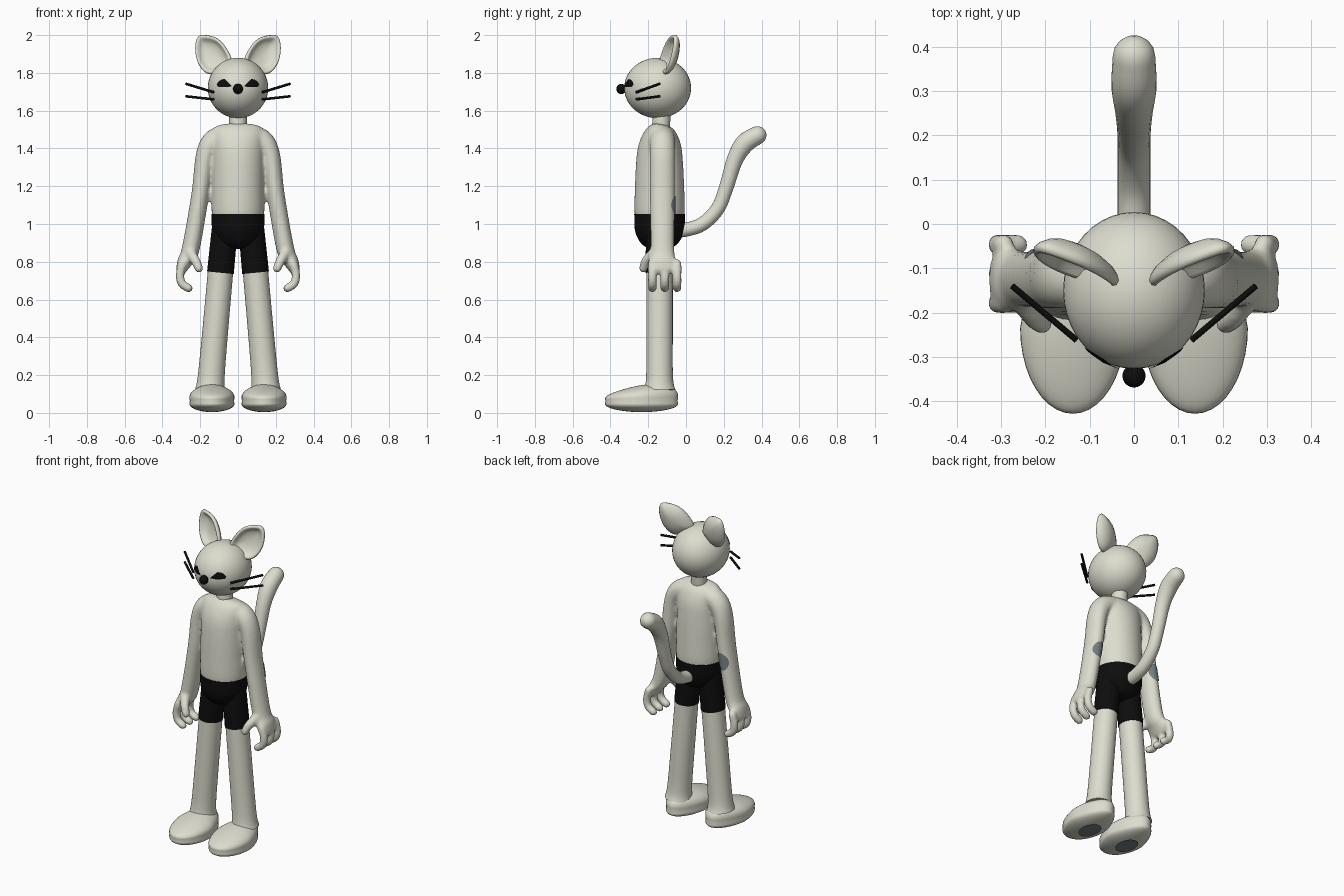
import bpy, bmesh, math
from mathutils import Vector

if "Cube" in bpy.data.objects:
    bpy.data.objects.remove(bpy.data.objects["Cube"])


def material(name, rgb):
    m = bpy.data.materials.new(name)
    m.diffuse_color = (*rgb, 1)
    m.use_nodes = True
    m.node_tree.nodes["Principled BSDF"].inputs["Base Color"].default_value = m.diffuse_color
    return m


CREAM = material("warm grey fur", (0.72, 0.72, 0.62))
BLACK = material("black", (0.004, 0.004, 0.004))
SLATE = material("slate pad", (0.17, 0.21, 0.22))


def finish(name, bm, mat, mirror=False, angle=50):
    bmesh.ops.recalc_face_normals(bm, faces=bm.faces)
    me = bpy.data.meshes.new(name)
    bm.to_mesh(me)
    bm.free()
    ob = bpy.data.objects.new(name, me)
    bpy.context.collection.objects.link(ob)
    me.materials.append(mat)
    bpy.ops.object.select_all(action='DESELECT')
    ob.select_set(True)
    bpy.context.view_layer.objects.active = ob
    bpy.ops.object.shade_smooth_by_angle(angle=math.radians(angle))
    if mirror:
        ob.modifiers.new("mirror", 'MIRROR').use_mirror_merge = False
    return ob


def spline(pts, steps, closed=False):
    """Catmull-Rom curve through points of any dimension."""
    n, out = len(pts), []
    for i in range(n if closed else n - 1):
        if closed:
            q = [pts[(i + k) % n] for k in (-1, 0, 1, 2)]
        else:
            q = [pts[min(max(i + k, 0), n - 1)] for k in (-1, 0, 1, 2)]
        for s in range(steps):
            t = s / steps
            out.append(tuple(0.5 * (2 * b + (c - a) * t + (2 * a - 5 * b + 4 * c - d) * t * t
                                    + (3 * b - a - 3 * c + d) * t ** 3) for a, b, c, d in zip(*q)))
    return out if closed else out + [tuple(pts[-1])]


def skin(bm, rings):
    """Bridge rings of points and close both ends."""
    vs = [[bm.verts.new(p) for p in r] for r in rings]
    n = len(vs[0])
    for a, b in zip(vs, vs[1:]):
        for i in range(n):
            bm.faces.new((a[i], a[(i + 1) % n], b[(i + 1) % n], b[i]))
    bm.faces.new(vs[0][::-1])
    bm.faces.new(vs[-1])


def tube(bm, pts, axis=(0, 1, 0), rounded=True, seg=24, steps=5):
    """Sweep an ellipse along (x, y, z, r_side, r_axis) points."""
    path = spline(pts, steps)
    c = [Vector(p[:3]) for p in path]
    axis = Vector(axis)

    def ring(i, push=0, k=1):
        t = (c[min(i + 1, len(c) - 1)] - c[max(i - 1, 0)]).normalized()
        n = t.cross(axis).normalized()
        b = n.cross(t)
        ra, rb = path[i][3] * k, path[i][4] * k
        o = c[i] + t * push * min(path[i][3:])
        return [o + n * ra * math.cos(2 * math.pi * j / seg) + b * rb * math.sin(2 * math.pi * j / seg)
                for j in range(seg)]
    rings = [ring(i) for i in range(len(c))]
    if rounded:
        caps = [math.radians(a) for a in (20, 40, 60, 75, 87)]
        rings = ([ring(0, -math.sin(a), math.cos(a)) for a in reversed(caps)] + rings
                 + [ring(len(c) - 1, math.sin(a), math.cos(a)) for a in caps])
    skin(bm, rings)


def ellipsoid(name, loc, size, mat, fn=None, mirror=False):
    bm = bmesh.new()
    bmesh.ops.create_uvsphere(bm, u_segments=40, v_segments=24, radius=1)
    for v in bm.verts:
        v.co = fn(v.co) if fn else Vector([l + s * x for l, s, x in zip(loc, size, v.co)])
    return finish(name, bm, mat, mirror)


def decal(name, outline, surface, mat):
    """Thin patch: concentric copies of a 2D outline laid on a surface."""
    bm = bmesh.new()
    n = len(outline)
    cu, cv = (sum(p[k] for p in outline) / n for k in (0, 1))
    skin_rings = [[surface(cu + (u - cu) * s, cv + (v - cv) * s) for u, v in outline]
                  for s in (1, 0.75, 0.5, 0.25)]
    vs = [[bm.verts.new(p) for p in r] for r in skin_rings]
    for a, b in zip(vs, vs[1:]):
        for i in range(n):
            bm.faces.new((a[i], a[(i + 1) % n], b[(i + 1) % n], b[i]))
    bm.faces.new(vs[-1])
    return finish(name, bm, mat, True)


def oval(cx, cy, rx, ry, n=28):
    return [(cx + rx * math.cos(2 * math.pi * i / n), cy + ry * math.sin(2 * math.pi * i / n))
            for i in range(n)]


# upper body: torso, arms, palms, fingers and thumbs fused together
bm = bmesh.new()
tube(bm, [(0, -.14, 1.0, .11, .10), (0, -.14, 1.045, .138, .131), (0, -.14, 1.2, .138, .130),
          (0, -.14, 1.34, .138, .123), (0, -.138, 1.42, .14, .112), (0, -.135, 1.48, .14, .088),
          (0, -.132, 1.515, .12, .06), (0, -.13, 1.528, .07, .03)], rounded=False, seg=40)
for s in (1, -1):
    tube(bm, [(s * x, -.125, z, a, b) for x, z, a, b in (
        (.05, 1.465, .06, .065), (.125, 1.44, .062, .066), (.172, 1.36, .052, .066),
        (.2, 1.155, .047, .066), (.25, .87, .047, .063), (.282, .80, .04, .074),
        (.298, .765, .03, .08))])
    for y in (-.178, -.112, -.047):
        tube(bm, [(s * x, y, z, .023, .024) for x, z in (
            (.293, .79), (.307, .73), (.297, .685), (.262, .66))], seg=14)
    tube(bm, [(s * .255, -.165, .85, .03, .03), (s * .225, -.21, .805, .026, .026),
              (s * .207, -.226, .765, .023, .023)], seg=14)
body = finish("upper_body", bm, CREAM)
rm = body.modifiers.new("fuse", 'REMESH')
rm.mode, rm.voxel_size, rm.use_smooth_shade = 'VOXEL', 0.009, True
sm = body.modifiers.new("soften", 'SMOOTH')
sm.factor, sm.iterations = 0.5, 6

# shorts: rounded hips plus two short trouser legs
bm = bmesh.new()
hips = [(1.052, 1), (1.0, .995), (.965, .97), (.93, .88), (.9, .74), (.88, .56), (.868, .3)]
tube(bm, [(0, -.14, z, .14 * k, .134 * k) for z, k in hips], rounded=False, seg=40)
for s in (1, -1):
    tube(bm, [(s * .068, -.14, 1.0, .068, .072), (s * .093, -.14, .742, .071, .074)],
         rounded=False, seg=32)
finish("shorts", bm, BLACK)

# legs
bm = bmesh.new()
tube(bm, [(.088, -.14, .80, .067, .07), (.12, -.14, .44, .068, .07),
          (.142, -.14, .19, .071, .071), (.147, -.14, .12, .08, .085)], rounded=False, seg=32)
finish("legs", bm, CREAM, True)


# feet: flat-bottomed, wide at the toe, higher at the ankle
def foot_shape(p):
    z = math.copysign(abs(p.z) ** 0.8, p.z)
    w = .117 * (1 - .22 * max(p.y, 0))
    h = .085 + .03 * p.y if z > 0 else .058
    k = 1 + .12 * (1 - abs(p.z)) * abs(p.z) * 2
    return Vector((.138 + w * p.x * k, -.235 + .19 * p.y * k, max(.062 + h * z, .003)))


ellipsoid("feet", None, None, CREAM, foot_shape, True)
decal("sole_pads", oval(.138, -.23, .055, .08), lambda x, y: (x, y, 0), SLATE)

# elbow pads on the back of the arms
decal("elbow_pads", oval(0, 1.1, .036, .052),
      lambda x, z: (.21 - (z - 1.1) * .17 + x,
                    -.125 + .066 * math.sqrt(1 - (x / .047) ** 2) + .004, z), SLATE)

# tail
bm = bmesh.new()
tube(bm, [(0, y, z, r, r) for y, z, r in (
    (-.05, .965, .036), (0, .97, .037), (.087, 1.0, .037), (.167, 1.08, .037), (.212, 1.19, .038),
    (.257, 1.335, .043), (.31, 1.425, .051), (.378, 1.47, .048))], axis=(1, 0, 0))
finish("tail", bm, CREAM)

# neck and head
bm = bmesh.new()
tube(bm, [(0, -.135, 1.49, .047, .047), (0, -.125, 1.61, .047, .047)], rounded=False)
finish("neck", bm, CREAM)
HC, HR = (0, -.15, 1.72), (.16, .177, .16)
ellipsoid("head", HC, HR, CREAM)
ellipsoid("nose", (0, -.343, 1.715), (.026, .026, .027), BLACK)

# eyes: slanted patches following the head
eye = [(.032, 1.728), (.05, 1.748), (.07, 1.768), (.088, 1.765), (.103, 1.755), (.113, 1.74),
       (.107, 1.727), (.07, 1.724)]
decal("eyes", eye, lambda x, z: (x, HC[1] - .004 - HR[1] * math.sqrt(
    1 - (x / HR[0]) ** 2 - ((z - HC[2]) / HR[2]) ** 2), z), BLACK)

# whiskers
bm = bmesh.new()
for z0, z1 in ((1.698, 1.742), (1.66, 1.676)):
    tube(bm, [(.13, -.262, z0, .007, .007), (.275, -.14, z1, .007, .007)],
         axis=(0, 0, 1), rounded=False, seg=10, steps=1)
finish("whiskers", bm, BLACK, True)

# ears: leaf outline with a thick rim and a hollow front
leaf = spline([(.03, 1.85), (.055, 1.925), (.105, 1.98), (.165, 1.998), (.208, 1.99), (.223, 1.93),
               (.208, 1.85), (.16, 1.795), (.09, 1.80)], 5, True)
ex, ez = .135, 1.895
profile = [(.03, .034), (.25, .033), (.5, .028), (.75, .017), (.92, .003), (1, -.01), (.97, -.02),
           (.89, -.024), (.8, -.018), (.72, -.004), (.55, .006), (.3, .012), (.03, .014)]
rings = []
for k, d in profile:
    ring = []
    for x, z in leaf:
        x, z = ex + (x - ex) * k, ez + (z - ez) * k
        y = -.12 + .338 * (x - .03) + .174 * (z - 1.87)
        ring.append((x - .31 * d, y + .94 * d, z - .16 * d))
    rings.append(ring)
bm = bmesh.new()
skin(bm, rings)
finish("ears", bm, CREAM, True, 80)
